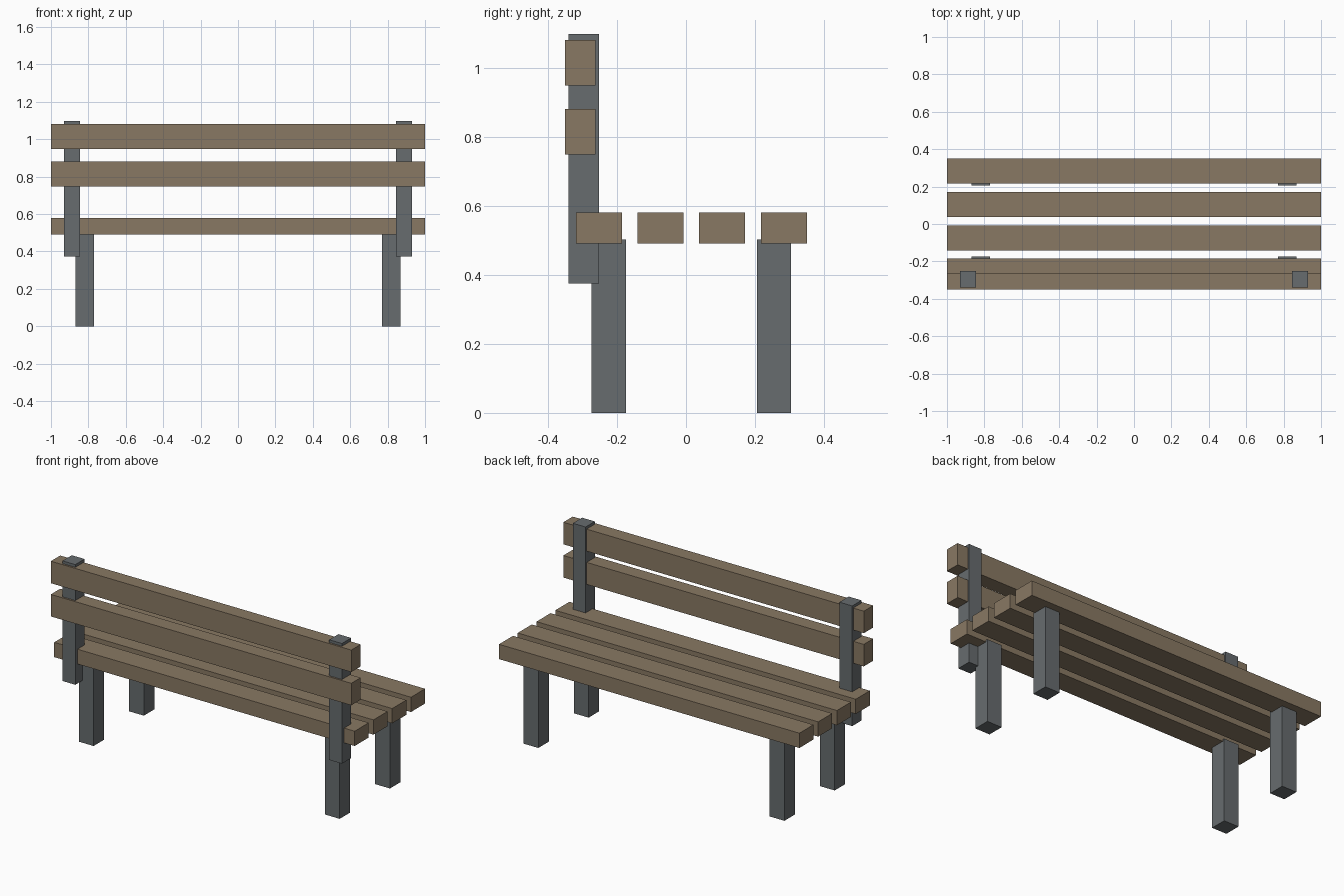
import bpy
import bmesh

if "Cube" in bpy.data.objects:
    bpy.data.objects.remove(bpy.data.objects["Cube"])


def material(name, rgb):
    m = bpy.data.materials.new(name)
    m.diffuse_color = (*rgb, 1.0)
    m.use_nodes = True
    m.node_tree.nodes["Principled BSDF"].inputs["Base Color"].default_value = m.diffuse_color
    return m


wood = material("wood", (0.25, 0.19, 0.125))
metal = material("dark_metal", (0.135, 0.15, 0.158))


def box(name, x, y, z, mat, mirror=False):
    """Box from (min, max) ranges, optionally mirrored across x = 0."""
    bm = bmesh.new()
    bmesh.ops.create_cube(bm, size=1.0)
    for v in bm.verts:
        v.co = [r[0] + (c + 0.5) * (r[1] - r[0]) for c, r in zip(v.co, (x, y, z))]
    mesh = bpy.data.meshes.new(name)
    bm.to_mesh(mesh)
    bm.free()
    mesh.materials.append(mat)
    ob = bpy.data.objects.new(name, mesh)
    bpy.context.collection.objects.link(ob)
    if mirror:
        ob.modifiers.new("Mirror", 'MIRROR').use_axis[0] = True
    return ob


SPAN = (-1.0, 1.0)

# Seat slats, back to front
for i in range(4):
    y0 = -0.319 + i * 0.1785
    box(f"seat_slat_{i + 1}", SPAN, (y0, y0 + 0.1335), (0.491, 0.58), wood)

# Backrest slats
for i, z0 in enumerate((0.748, 0.948)):
    box(f"back_slat_{i + 1}", SPAN, (-0.351, -0.262), (z0, z0 + 0.1325), wood)

# Backrest posts
box("back_posts", (0.845, 0.93), (-0.34, -0.252), (0.374, 1.097), metal, True)

# Legs
for name, y0 in (("backrest_side_legs", -0.273), ("open_side_legs", 0.205)):
    box(name, (0.77, 0.868), (y0, y0 + 0.099), (0.0, 0.502), metal, True)
